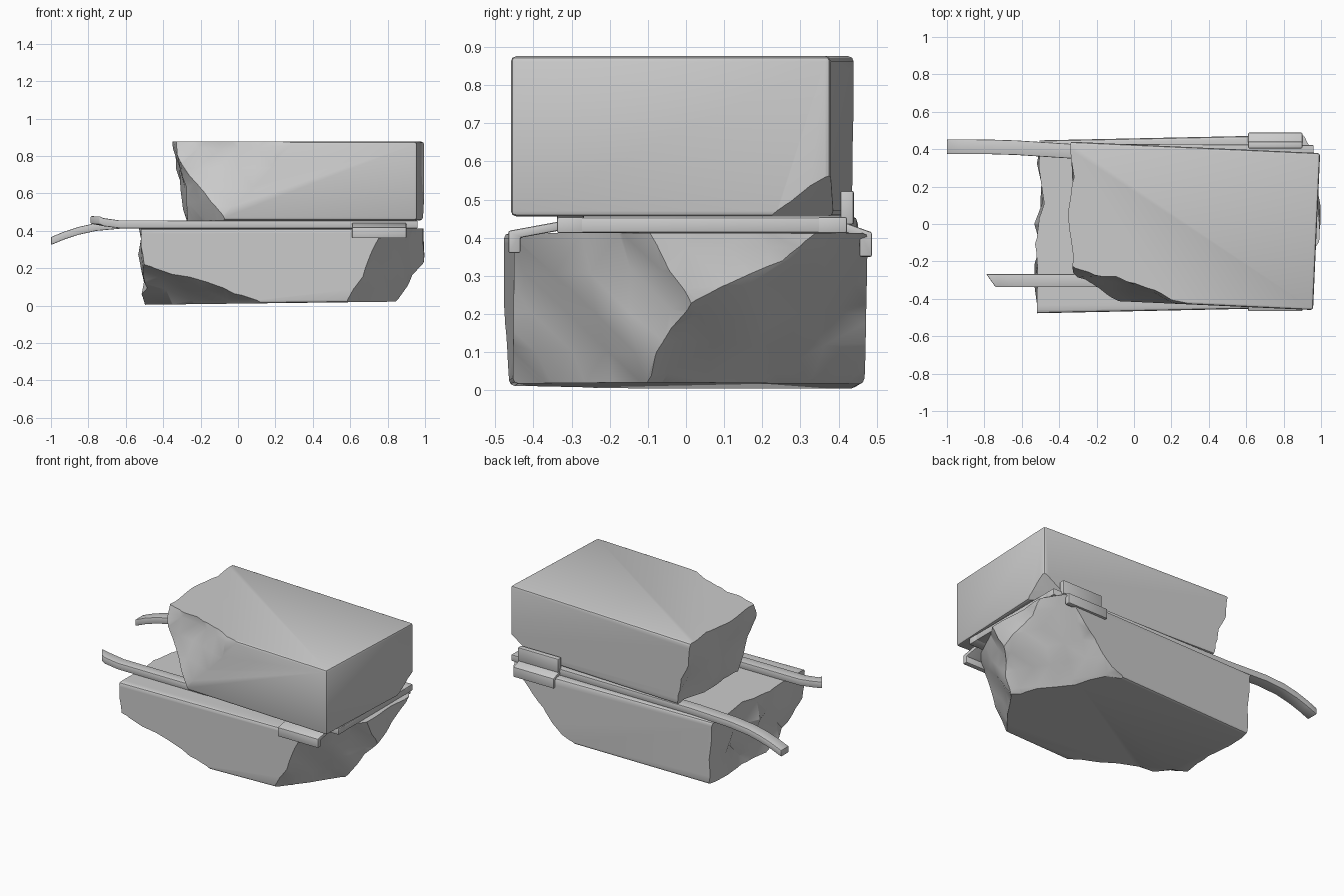
import bpy, bmesh, math
from mathutils import Vector, Matrix, noise

if "Cube" in bpy.data.objects:
    bpy.data.objects.remove(bpy.data.objects["Cube"])


def finish(name, bm, angle=30):
    bmesh.ops.recalc_face_normals(bm, faces=bm.faces)
    me = bpy.data.meshes.new(name)
    bm.to_mesh(me)
    bm.free()
    ob = bpy.data.objects.new(name, me)
    bpy.context.collection.objects.link(ob)
    smooth(ob, angle)
    return ob


def smooth(ob, angle):
    bpy.ops.object.select_all(action='DESELECT')
    ob.select_set(True)
    bpy.context.view_layer.objects.active = ob
    bpy.ops.object.shade_smooth_by_angle(angle=math.radians(angle))


def chip_cutter(pts, center, amp, seed):
    """Big block whose near face is a rough plane through three points."""
    a, b, c = (Vector(p) for p in pts)
    n = (b - a).cross(c - a).normalized()
    if n.dot(a - center) < 0:
        n = -n
    bm = bmesh.new()
    bmesh.ops.create_cube(bm, size=1)
    bmesh.ops.subdivide_edges(bm, edges=bm.edges[:], cuts=23, use_grid_fill=True)
    m = Matrix.Translation((a + b + c) / 3) @ n.to_track_quat('Z', 'Y').to_matrix().to_4x4()
    for v in bm.verts:
        near = v.co.z < -0.49
        v.co = m @ Vector((v.co.x * 2.6, v.co.y * 2.6, v.co.z + 0.5))
        if near:
            q = v.co + Vector((seed * 3.7, seed, 0))
            v.co += n * amp * (noise.noise(q * 4.5) + 0.6 * noise.noise(q * 9))
    bmesh.ops.triangulate(bm, faces=bm.faces[:])
    ob = finish("chip_cutter", bm)
    ob.hide_render = True
    return ob


def volume(me):
    bm = bmesh.new()
    bm.from_mesh(me)
    v = bm.calc_volume()
    bm.free()
    return v


def subtract(ob, cut):
    """Apply a boolean cut, trying the next solver if one leaves the block whole."""
    before = volume(ob.data)
    for solver in ('MANIFOLD', 'EXACT', 'FLOAT'):
        mod = ob.modifiers.new("chip", 'BOOLEAN')
        mod.operation, mod.solver, mod.object = 'DIFFERENCE', solver, cut
        bpy.context.view_layer.update()
        dg = bpy.context.evaluated_depsgraph_get()
        me = bpy.data.meshes.new_from_object(ob.evaluated_get(dg))
        ob.modifiers.remove(mod)
        if 0.4 < volume(me) / before < 0.9995:
            ob.data = me
            return


def broken_block(name, lo, hi, turn, tilt, chips):
    lo, hi = Vector(lo), Vector(hi)
    mid, size = (lo + hi) / 2, hi - lo
    bm = bmesh.new()
    bmesh.ops.create_cube(bm, size=1)
    for v in bm.verts:
        v.co = Vector((v.co.x * size.x, v.co.y * size.y, v.co.z * size.z))
        if v.co.z < 0:
            v.co.z += tilt * (v.co.x / size.x + 0.5)
    bmesh.ops.bevel(bm, geom=bm.edges[:], offset=0.014, segments=2, profile=0.5, affect='EDGES')
    bmesh.ops.triangulate(bm, faces=bm.faces[:])
    bm.transform(Matrix.Translation(mid) @ Matrix.Rotation(math.radians(turn), 4, 'Z'))
    ob = finish(name, bm)
    for i, (pts, amp) in enumerate(chips):
        cut = chip_cutter(pts, mid, amp, i + 1)
        subtract(ob, cut)
        bpy.data.objects.remove(cut)
    smooth(ob, 28)
    return ob


def sweep(name, rings):
    """Skin closed rings of points into a capped, softly bevelled bar."""
    bm = bmesh.new()
    loops = [[bm.verts.new(p) for p in r] for r in rings]
    k = len(loops[0])
    for r, s in zip(loops, loops[1:]):
        for j in range(k):
            bm.faces.new((r[j], r[(j + 1) % k], s[(j + 1) % k], s[j]))
    bm.faces.new(loops[0])
    bm.faces.new(loops[-1][::-1])
    bmesh.ops.recalc_face_normals(bm, faces=bm.faces)
    sharp = [e for e in bm.edges if e.calc_face_angle(0) > math.radians(40)]
    bmesh.ops.bevel(bm, geom=sharp, offset=0.005, segments=2, profile=0.5, affect='EDGES')
    return finish(name, bm)


def strap(name, path, w, t, slant=0.0):
    rings = []
    for i, (x, y, z) in enumerate(path):
        s = slant if i == 0 else 0
        rings.append([(x + s, y - w / 2, z - t / 2), (x, y + w / 2, z - t / 2),
                      (x, y + w / 2, z + t / 2), (x + s, y - w / 2, z + t / 2)])
    return sweep(name, rings)


def clip(name, profile, x0=0.61, x1=0.90):
    return sweep(name, [[(x, y, z) for y, z in profile] for x in (x0, x1)])


# lower slab: ragged left end, chipped right end and front left foot
broken_block("lower_slab", (-0.60, -0.462, 0.003), (1.01, 0.462, 0.412), 1.2, 0.02, [
    (((-0.52, -0.4, 0.41), (-0.51, 0.4, 0.41), (-0.49, 0.0, 0.0)), 0.05),
    (((0.985, -0.4, 0.4), (0.985, 0.4, 0.4), (0.985, 0.0, 0.0)), 0.02),
    (((0.99, -0.01, 0.22), (0.73, -0.47, 0.38), (0.58, -0.47, 0.02)), 0.04),
    (((0.99, -0.01, 0.22), (0.86, 0.47, 0.37), (0.50, 0.46, 0.02)), 0.04),
    (((-0.5, -0.47, 0.2), (0.1, -0.46, 0.02), (-0.47, -0.15, 0.02)), 0.04),
])

# upper slab: ragged left end, large front left chip, small right bottom chips
broken_block("upper_slab", (-0.45, -0.428, 0.456), (0.977, 0.412, 0.876), -2.6, 0.0, [
    (((-0.33, -0.3, 0.87), (-0.33, 0.4, 0.87), (-0.26, 0.0, 0.46)), 0.04),
    (((-0.31, -0.23, 0.87), (0.35, -0.435, 0.87), (-0.07, -0.42, 0.47)), 0.04),
    (((-0.30, -0.20, 0.6), (-0.14, -0.40, 0.6), (-0.18, -0.28, 0.46)), 0.03),
    (((0.78, -0.45, 0.46), (0.96, -0.46, 0.55), (0.96, -0.38, 0.46)), 0.01),
    (((0.98, 0.24, 0.456), (0.99, 0.37, 0.56), (0.80, 0.39, 0.46)), 0.02),
])

# bent straps clamped between the slabs, joined by a cross bar
strap("front_strap", [(-0.79, -0.303, 0.458), (-0.72, -0.303, 0.446), (-0.63, -0.303, 0.434),
                      (0.96, -0.303, 0.433)], 0.07, 0.042, slant=0.05)
strap("back_strap", [(-1.0, 0.413, 0.345), (-0.93, 0.413, 0.374), (-0.85, 0.413, 0.40),
                     (-0.76, 0.412, 0.42), (-0.63, 0.408, 0.432), (-0.35, 0.39, 0.433),
                     (0.96, 0.383, 0.433)], 0.078, 0.042)
sweep("cross_bar", [[(0.89, y, 0.413), (0.96, y, 0.413), (0.96, y, 0.453), (0.89, y, 0.453)]
                    for y in (-0.338, 0.42)])

# folded clips hooked over the slab edges
clip("front_clip", [(-0.466, 0.36), (-0.466, 0.418), (-0.335, 0.442), (-0.335, 0.418),
                    (-0.434, 0.400), (-0.434, 0.36)])
clip("back_lower_clip", [(0.488, 0.35), (0.488, 0.414), (0.41, 0.442), (0.41, 0.415),
                         (0.455, 0.405), (0.455, 0.35)])
clip("back_upper_clip", [(0.405, 0.435), (0.44, 0.435), (0.44, 0.523), (0.405, 0.523)])
